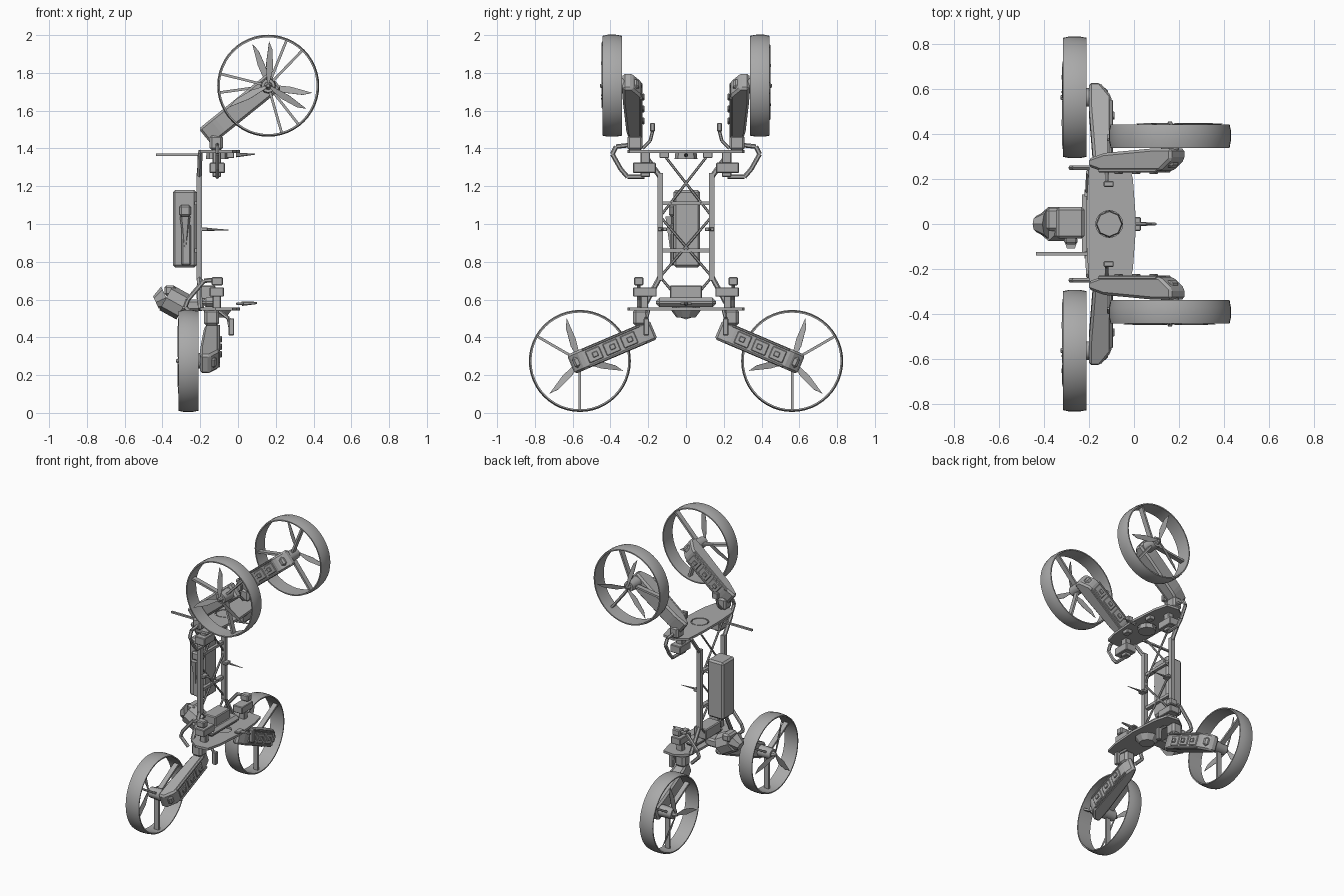
import bpy, bmesh, math
from mathutils import Vector, Matrix

if "Cube" in bpy.data.objects:
    bpy.data.objects.remove(bpy.data.objects["Cube"], do_unlink=True)

grey = bpy.data.materials.new("plain grey")
grey.use_nodes = True
grey.diffuse_color = (0.4, 0.4, 0.4, 1)
grey.node_tree.nodes["Principled BSDF"].inputs["Base Color"].default_value = (0.4, 0.4, 0.4, 1)


def finish(name, bm, matrix=None, smooth=False):
    if matrix:
        bm.transform(matrix)
    bmesh.ops.recalc_face_normals(bm, faces=bm.faces)
    mesh = bpy.data.meshes.new(name)
    bm.to_mesh(mesh)
    bm.free()
    mesh.materials.append(grey)
    ob = bpy.data.objects.new(name, mesh)
    bpy.context.collection.objects.link(ob)
    if smooth:
        bpy.ops.object.select_all(action='DESELECT')
        ob.select_set(True)
        bpy.context.view_layer.objects.active = ob
        bpy.ops.object.shade_smooth_by_angle(angle=math.radians(35))
    return ob


def box(name, lo, hi, bevel=0.008, matrix=None):
    bm = bmesh.new()
    bmesh.ops.create_cube(bm, size=1)
    for v in bm.verts:
        v.co = Vector([a + (b - a) * (c + 0.5) for a, b, c in zip(lo, hi, v.co)])
    if bevel:
        bmesh.ops.bevel(bm, geom=bm.edges[:], offset=bevel, segments=1, affect='EDGES')
    return finish(name, bm, matrix)


def mirrored_box(name, lo, hi, bevel=0.008):
    for s, side in SIDES:
        box(side + name, lo, hi, bevel, Matrix.Diagonal((1, s, 1, 1)))


def cone(name, a, b, r1, r2, sides=8, matrix=None, smooth=False):
    a, b = Vector(a), Vector(b)
    bm = bmesh.new()
    turn = (b - a).to_track_quat('Z', 'Y').to_matrix().to_4x4()
    place = Matrix.Translation((a + b) / 2) @ turn
    bmesh.ops.create_cone(bm, cap_ends=True, segments=sides, radius1=r1, radius2=r2,
                          depth=(b - a).length, matrix=place)
    return finish(name, bm, matrix, smooth)


def rod(name, points, r, matrix=None, sides=6):
    for i, (a, b) in enumerate(zip(points, points[1:])):
        cone(f"{name}_{i + 1}", a, b, r, r, sides, matrix)


def slab(name, outline, thick, matrix=None, hole=None, bevel=0):
    # extruded flat outline, optionally with a round hole (x, y, radius)
    bm = bmesh.new()
    loops = [outline]
    if hole:
        x, y, r = hole
        turns = [math.tau * i / 16 for i in range(16)]
        loops.append([(x + r * math.cos(t), y + r * math.sin(t)) for t in turns])
    edges = []
    for loop in loops:
        vs = [bm.verts.new((p[0], p[1], 0)) for p in loop]
        edges += [bm.edges.new((vs[i - 1], vs[i])) for i in range(len(vs))]
    if hole:
        bmesh.ops.triangle_fill(bm, edges=edges, use_beauty=True)
    else:
        bm.faces.new(vs)
    out = bmesh.ops.extrude_face_region(bm, geom=bm.faces[:] , use_keep_orig=True)
    for v in out['geom']:
        if isinstance(v, bmesh.types.BMVert):
            v.co.z += thick
    if bevel:
        bmesh.ops.recalc_face_normals(bm, faces=bm.faces)
        bmesh.ops.bevel(bm, geom=bm.edges[:], offset=bevel, segments=1, affect='EDGES')
    return finish(name, bm, matrix)


def frame(origin, x, y, z):
    m = Matrix((x, y, z)).transposed().to_4x4()
    m.translation = Vector(origin)
    return m


def wheel(name, m, turn):
    # shallow barrel duct, local z points outward from the arm
    bm = bmesh.new()
    prof = [(.256, -.052), (.264, -.052), (.27, -.02), (.27, .025), (.264, .052), (.256, .052)]
    n = 48
    rings = []
    for i in range(n):
        a = math.tau * i / n
        rings.append([bm.verts.new((r * math.cos(a), r * math.sin(a), z)) for r, z in prof])
    for i in range(n):
        p, q = rings[i - 1], rings[i]
        for j in range(len(prof)):
            bm.faces.new((p[j - 1], p[j], q[j], q[j - 1]))
    finish(name + "_duct_ring", bm, m, True)
    cone(name + "_motor", (0, 0, -.08), (0, 0, .035), .042, .036, 12, m, True)
    cone(name + "_spinner", (0, 0, .035), (0, 0, .065), .022, .008, 8, m)
    for i in range(3):
        spin = m @ Matrix.Rotation(turn + i * math.tau / 3, 4, 'Z')
        box(f"{name}_spoke_{i + 1}", (.03, -.007, -.03), (.26, .007, .005), 0, spin)
        pitch = spin @ Matrix.Rotation(math.radians(42), 4, 'Z') \
            @ Matrix.Translation((0, 0, .052)) @ Matrix.Rotation(.25, 4, 'X')
        slab(f"{name}_blade_{i + 1}", [(.015, -.006), (.09, -.022), (.19, -.016), (.235, .004),
                                       (.12, .016), (.015, .008)], .003, pitch)


def arm(name, m):
    # local x runs to the motor, y across, z away from the wheel
    side = [(-.03, .045), (.06, .02), (.33, 0), (.445, 0), (.445, .05), (.38, .1), (.04, .1), (-.03, .08)]
    upright = m @ Matrix.Rotation(math.pi / 2, 4, 'X') @ Matrix.Translation((0, 0, -.055))
    slab(name + "_shell", side, .11, upright, bevel=.012)
    for i, x in enumerate((.07, .17, .27)):
        box(f"{name}_cover_{i + 1}", (x, -.034, .097), (x + .08, .034, .106), .004, m)
        box(f"{name}_latch_{i + 1}", (x + .02, -.014, .104), (x + .05, .014, .114), .003, m)
    for s in (-1, 1):
        box(f"{name}_rail_{s + 2}", (.03, s * .047 - .006, .09), (.36, s * .047 + .006, .106), .003, m)
    box(name + "_tip_cap", (.375, -.03, .04), (.43, .03, .085), .012, m)


SIDES = ((1, "rear_"), (-1, "front_"))
half = [(.01, 0), (-.005, .2), (-.03, .3), (-.12, .31), (-.2, .25), (-.21, .1)]
plate = half + [(x, -y) for x, y in reversed(half[1:])]

# end plates
slab("upper_plate", plate, .016, Matrix.Translation((0, 0, 1.375)), (-.11, 0, .06))
slab("lower_plate", plate, .016, Matrix.Translation((0, 0, .543)), (-.11, 0, .05))
box("lower_electronics", (-.19, -.16, .56), (-.09, .16, .61), .02)
box("lower_module", (-.22, -.085, .6), (-.12, .085, .675), .006)
cone("lower_sensor_dome", (-.11, 0, .545), (-.11, 0, .505), .08, .05, 10)
cone("upper_sensor", (-.11, 0, 1.39), (-.11, 0, 1.345), .055, .06, 8)
for s, side in SIDES:
    flip = Matrix.Diagonal((1, s, 1, 1))
    # columns, flared ends and pointed feelers
    box(side + "column", (-.22, .122, .7), (-.19, .152, 1.27), 0, flip)
    rod(side + "upper_flare", [(-.205, .137, 1.25), (-.2, .23, 1.38)], .014, flip)
    rod(side + "lower_flare", [(-.205, .137, .72), (-.2, .23, .55)], .014, flip)
    box(side + "column_clip", (-.2, .1, .962), (-.16, .15, .982), .004, flip)
    cone(side + "feeler", (-.18, .125, .972), (-.05, .125, .968), .009, .002, 6, flip)
    # diagonal bracing
    rod(side + "brace", [(-.205, .12, 1.37), (-.205, -.137, 1.04), (-.205, .137, .72)], .007, flip)
    rod(side + "short_brace", [(-.205, .137, .72), (-.205, .02, .58)], .007, flip)
    # upper arm, hinge and outer pipe
    along = Vector((.31, 0, .25)).normalized()
    away = Vector((0, -s, 0))
    arm(side + "upper_arm", frame((-.15, s * .335, 1.48), along, along.cross(away), away))
    wheel(side + "upper_wheel", frame((.16, s * .39, 1.732), (1, 0, 0), (0, 0, 1), (0, s, 0)),
          math.radians(68 if s > 0 else 46))
    box(side + "upper_hinge", (-.15, .23, 1.39), (-.08, .31, 1.47), .012, flip)
    box(side + "upper_servo", (-.15, .16, 1.27), (-.07, .28, 1.325), .004, flip)
    box(side + "upper_servo_mount", (-.135, .19, 1.25), (-.09, .24, 1.39), .004, flip)
    rod(side + "upper_pipe", [(-.11, .22, 1.25), (-.11, .31, 1.25), (-.11, .345, 1.29),
                              (-.11, .39, 1.37), (-.11, .37, 1.41), (-.11, .28, 1.42)], .012, flip)
    rod(side + "upper_lever", [(-.12, .23, 1.4), (-.12, .19, 1.44), (-.12, .175, 1.5)], .009, flip)
    box(side + "upper_lever_knob", (-.135, .165, 1.49), (-.09, .19, 1.535), .004, flip)
    box(side + "upper_small_box", (-.06, .09, 1.35), (-.02, .14, 1.378), .003, flip)
    # lower arm, hinge and outer pipe
    along = Vector((0, s * .40, -.17)).normalized()
    away = Vector((1, 0, 0))
    arm(side + "lower_arm", frame((-.2, s * .2, .43), along, along.cross(away), away))
    wheel(side + "lower_wheel", frame((-.262, s * .562, .275), (0, s, 0), (0, 0, 1), (-1, 0, 0)),
          math.radians(30))
    box(side + "lower_hinge", (-.18, .2, .46), (-.1, .28, .55), .015, flip)
    box(side + "lower_servo", (-.15, .155, .615), (-.075, .28, .665), .004, flip)
    box(side + "lower_servo_mount", (-.135, .2, .55), (-.09, .24, .63), .004, flip)
    rod(side + "lower_pipe", [(-.22, .25, .5), (-.28, .25, .56), (-.265, .25, .6),
                              (-.18, .25, .7), (-.1, .25, .705)], .012, flip)
    box(side + "lower_pipe_cap", (-.14, .225, .675), (-.08, .275, .72), .006, flip)
    rod(side + "lower_lever", [(-.1, .2, .54), (-.05, .21, .5), (-.035, .21, .42)], .01, flip)
    box(side + "lower_lever_knob", (-.05, .195, .41), (-.02, .225, .5), .004, flip)

# battery with its side latch
box("battery", (-.345, -.065, .77), (-.22, .075, 1.18), .012)
box("battery_side_rail", (-.3, -.085, .78), (-.25, -.06, 1.0), .008)
box("battery_side_latch", (-.31, -.09, 1.04), (-.25, -.06, 1.1), .01)
cone("battery_latch_spike", (-.28, -.085, 1.04), (-.28, -.08, .86), .03, .004, 5)
for z in (.85, 1.1):
    box("battery_mount", (-.23, -.13, z), (-.2, .13, z + .02), 0)

# camera pod on the outer face
box("pod_neck", (-.34, -.05, .54), (-.18, .05, .6), .012)
cone("pod_body", (-.29, 0, .56), (-.38, 0, .61), .075, .075, 8)
cone("pod_lens", (-.38, 0, .61), (-.435, 0, .585), .065, .035, 8)
box("pod_top", (-.39, -.03, .62), (-.33, .07, .675), .012)

# antennas and end spikes
box("upper_antenna", (-.435, -.14, 1.36), (-.19, -.125, 1.372), 0)
cone("upper_spike", (-.01, 0, 1.365), (.09, 0, 1.37), .012, .003, 6)
box("lower_spike", (-.01, -.03, .57), (.03, .03, .585), .004)
cone("lower_spike_tip", (.02, 0, .578), (.1, 0, .582), .012, .006, 6)
